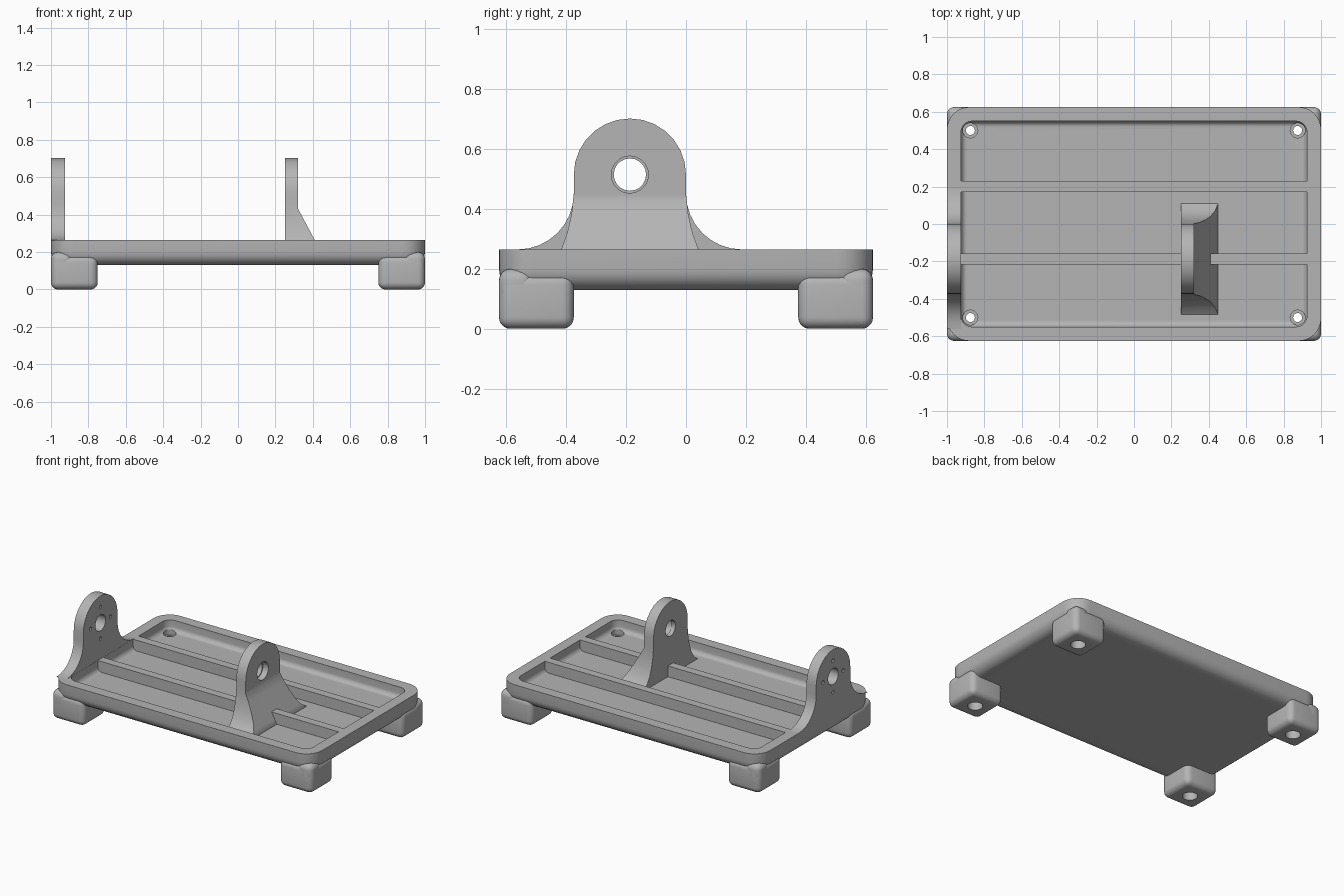
import bpy, bmesh
from math import sin, cos, pi, radians
from mathutils import Matrix, Vector

if "Cube" in bpy.data.objects:
    bpy.data.objects.remove(bpy.data.objects["Cube"])

gray = bpy.data.materials.new("plain_gray")
gray.use_nodes = True
gray.diffuse_color = (0.46, 0.46, 0.46, 1)
gray.node_tree.nodes["Principled BSDF"].inputs["Base Color"].default_value = gray.diffuse_color

HALF_X, HALF_Y = 1.0, 0.625
RIM, FLOOR, BASE = 0.265, 0.19, 0.13
LUG_Y, LUG_R, AXLE_Z = -0.1875, 0.1875, 0.515


def finish(name, bm):
    bmesh.ops.recalc_face_normals(bm, faces=bm.faces[:])
    mesh = bpy.data.meshes.new(name)
    bm.to_mesh(mesh)
    bm.free()
    ob = bpy.data.objects.new(name, mesh)
    bpy.context.collection.objects.link(ob)
    mesh.materials.append(gray)
    return ob


def activate(ob):
    bpy.ops.object.select_all(action='DESELECT')
    ob.select_set(True)
    bpy.context.view_layer.objects.active = ob


def cut(ob, *cutters):
    activate(ob)
    for c in cutters:
        mod = ob.modifiers.new("cut", 'BOOLEAN')
        mod.operation, mod.solver, mod.object = 'DIFFERENCE', 'EXACT', c
        bpy.ops.object.modifier_apply(modifier=mod.name)
        bpy.data.objects.remove(c)


def smooth(ob):
    activate(ob)
    bpy.ops.object.shade_smooth_by_angle(angle=radians(35))


def box(name, lo, hi, bevel=0.0):
    lo, hi = Vector(lo), Vector(hi)
    bm = bmesh.new()
    bmesh.ops.create_cube(bm, size=1, matrix=Matrix.Translation((lo + hi) / 2)
                          @ Matrix.Diagonal((*(hi - lo), 1)))
    if bevel:
        bmesh.ops.bevel(bm, geom=bm.edges[:], offset=bevel, segments=5,
                        profile=0.5, affect='EDGES')
    return finish(name, bm)


def cylinder(center, radius, length, axis='Z', sides=20):
    turn = Matrix.Rotation(pi / 2, 4, 'Y') if axis == 'X' else Matrix()
    bm = bmesh.new()
    bmesh.ops.create_cone(bm, cap_ends=True, segments=sides, radius1=radius, radius2=radius,
                          depth=length, matrix=Matrix.Translation(center) @ turn)
    return finish("cutter", bm)


def prism(name, points, direction):
    bm = bmesh.new()
    face = bm.faces.new([bm.verts.new(p) for p in points])
    new = bmesh.ops.extrude_face_region(bm, geom=[face])["geom"]
    bmesh.ops.translate(bm, vec=direction, verts=[v for v in new if isinstance(v, bmesh.types.BMVert)])
    return finish(name, bm)


def rounded_ring(bm, inset, z, radius, steps=8):
    ring = []
    for q, (sx, sy) in enumerate([(1, 1), (-1, 1), (-1, -1), (1, -1)]):
        for i in range(steps + 1):
            a = (q + i / steps) * pi / 2
            ring.append(bm.verts.new((sx * (HALF_X - inset - radius) + radius * cos(a),
                                      sy * (HALF_Y - inset - radius) + radius * sin(a), z)))
    return ring


def corner_holes(z, radius, length):
    return [cylinder((sx * 0.875, sy * 0.5, z), radius, length)
            for sx in (-1, 1) for sy in (-1, 1)]


# Tray: rounded underside, flat rim and a recess with a filleted floor
bm = bmesh.new()
rings = []
for i in range(7):
    a = i / 6 * pi / 2
    inset = 0.07 * (1 - sin(a))
    rings.append(rounded_ring(bm, inset, BASE + 0.07 * (1 - cos(a)), 0.12 - inset))
rings.append(rounded_ring(bm, 0, RIM, 0.12))
rings.append(rounded_ring(bm, 0.075, RIM, 0.06))
for i in range(6):
    a = i / 5 * pi / 2
    inset = 0.03 * (1 - cos(a))
    rings.append(rounded_ring(bm, 0.075 + inset, FLOOR + 0.03 * (1 - sin(a)), 0.06 - inset))
for low, high in zip(rings, rings[1:]):
    for i in range(len(low)):
        j = (i + 1) % len(low)
        bm.faces.new((low[i], low[j], high[j], high[i]))
bm.faces.new(rings[0])
bm.faces.new(rings[-1])
tray = finish("tray", bm)
cut(tray, *corner_holes(0.15, 0.024, 0.2), *corner_holes(0.21, 0.04, 0.09))
smooth(tray)

# Ribs running the length of the tray, flush with the rim
for name, y in (("back_rib", 0.2), ("front_rib", -0.1875)):
    box(name, (-0.927, y - 0.029, FLOOR - 0.02), (0.927, y + 0.029, RIM))

# Feet: rounded blocks with a raised outer corner and a screw bore
for sx, side in ((1, "left"), (-1, "right")):
    for sy, end in ((1, "back"), (-1, "front")):
        def span(x0, y0, z0, z1):
            xs, ys = sorted((sx * x0, sx * HALF_X)), sorted((sy * y0, sy * HALF_Y))
            return (xs[0], ys[0], z0), (xs[1], ys[1], z1)
        center = (sx * 0.875, sy * 0.5)
        foot = box(f"{end}_{side}_foot", *span(0.75, 0.375, 0, 0.185), 0.038)
        cut(foot, cylinder((*center, 0.1), 0.024, 0.4), cylinder((*center, 0.03), 0.048, 0.14))
        # keep the recess of the tray open above the foot
        cut(foot, cylinder((*center, 0.22), 0.04, 0.11))
        smooth(foot)
        lip = box(f"{end}_{side}_foot_lip", *span(0.885, 0.51, 0.08, 0.2), 0.038)
        cut(lip, cylinder((*center, 0.1), 0.05, 0.4))
        smooth(lip)


def lug_outline(x, flare):
    # round head, then a mirrored concave flare given as (offset, z) pairs
    head = [(LUG_R * cos(i / 14 * pi), AXLE_Z + LUG_R * sin(i / 14 * pi)) for i in range(15)]
    pts = [*reversed(flare), *head, *[(-d, z) for d, z in flare]]
    return [(x, LUG_Y + d, z) for d, z in pts]


# End lug standing on the rim, with an axle hole and four screw holes
flare = [(LUG_R + 0.187 * (1 - cos(i / 8 * pi / 2)), 0.452 - 0.187 * sin(i / 8 * pi / 2))
         for i in range(9)]
flare.append((flare[-1][0], RIM - 0.003))
end_lug = prism("end_lug", lug_outline(-HALF_X, flare), (0.074, 0, 0))
holes = [cylinder((-0.96, LUG_Y + 0.11 * cos(k * pi / 2), AXLE_Z + 0.11 * sin(k * pi / 2)),
                  0.013, 0.3, 'X', 10) for k in range(4)]
cut(end_lug, cylinder((-0.96, LUG_Y, AXLE_Z), 0.056, 0.3, 'X'), *holes)
smooth(end_lug)

# Inner lug standing on the floor, with a sloped buttress and a stepped axle hole
flare = [(LUG_R + d, z) for d, z in
         ((0, 0.45), (0.008, 0.38), (0.022, 0.32), (0.042, 0.265), (0.07, 0.222), (0.11, 0.19), (0.11, 0.18))]
inner_lug = prism("inner_lug", lug_outline(0.25, flare), (0.2, 0, 0))
slope = prism("cutter", [(x, -0.8, z) for x, z in
                         ((0.322, 0.9), (0.322, 0.43), (0.45, 0.19), (0.6, 0.19), (0.6, 0.9))],
              (0, 1.4, 0))
cut(inner_lug, slope, cylinder((0.29, LUG_Y, AXLE_Z), 0.054, 0.3, 'X'),
    cylinder((0.35, LUG_Y, AXLE_Z), 0.062, 0.14, 'X'))
smooth(inner_lug)
